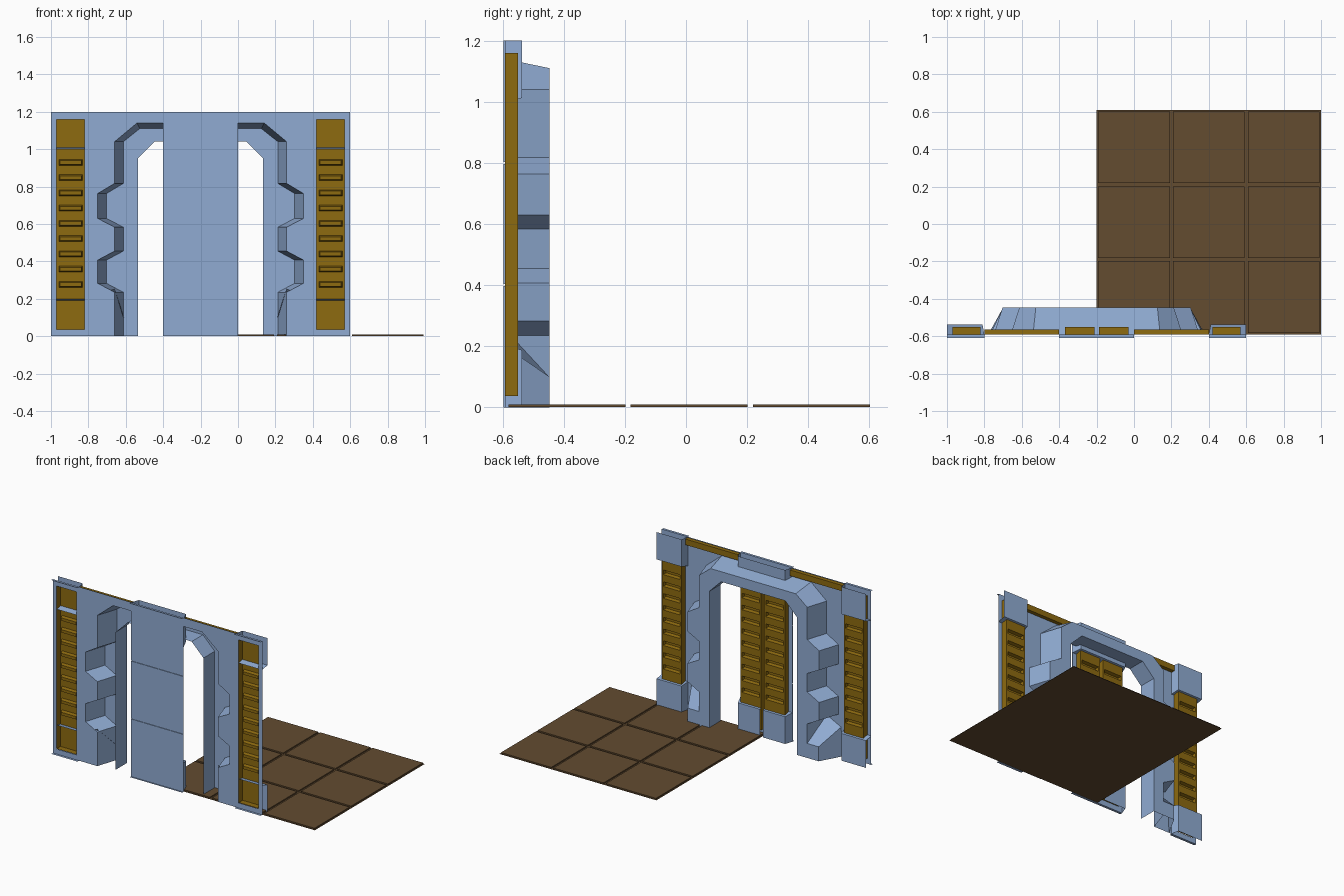
import bpy, bmesh

if "Cube" in bpy.data.objects:
    bpy.data.objects.remove(bpy.data.objects["Cube"])

def material(name, rgb):
    m = bpy.data.materials.new(name)
    m.diffuse_color = (*rgb, 1)
    m.use_nodes = True
    m.node_tree.nodes["Principled BSDF"].inputs["Base Color"].default_value = m.diffuse_color
    return m

BLUE = material("steel blue", (0.28, 0.41, 0.65))
GOLD = material("dark gold", (0.27, 0.145, 0.005))
BROWN = material("floor brown", (0.125, 0.072, 0.03))

CX = -0.2                                  # mirror axis of the wall
FRONT, SHEET, BLOCK, BACK = -0.592, -0.55, -0.537, -0.447

def build(name, polys, mat, mirrored=True):
    """Make a sheet mesh; points are (distance from axis, y, z), mirrored about CX."""
    bm = bmesh.new()
    for s in ((1, -1) if mirrored else (1,)):
        for p in polys:
            pts = [(CX + s * u, y, z) for u, y, z in p]
            bm.faces.new([bm.verts.new(q) for q in (pts if s == 1 else pts[::-1])])
    bmesh.ops.remove_doubles(bm, verts=bm.verts, dist=0.0001)
    bmesh.ops.recalc_face_normals(bm, faces=bm.faces)
    me = bpy.data.meshes.new(name)
    bm.to_mesh(me)
    bm.free()
    me.materials.append(mat)
    ob = bpy.data.objects.new(name, me)
    bpy.context.collection.objects.link(ob)
    return ob

def rect(u0, u1, z0, z1, y):
    return [(u1, y, z0), (u0, y, z0), (u0, y, z1), (u1, y, z1)]

def bridge(a, b):
    """Quads between two point rows."""
    return [[a[i], a[i + 1], b[i + 1], b[i]] for i in range(len(a) - 1)]

def at(profile, y):
    return [(u, y, z) for u, z in profile]

# Arch profiles, half each: base on the wall plate, raised edge, and opening
bumps = [(0, 0), (0, .235), (.09, .283), (.09, .407), (0, .455),
         (0, .583), (.09, .63), (.09, .763), (0, .817), (0, 1.04)]
base = at([(.46 + d, z) for d, z in bumps] + [(.34, 1.14), (0, 1.14)], FRONT)
raised = at([(.413 + d, z) for d, z in bumps] + [(.325, 1.11), (0, 1.11)], BACK)
hole = [(.335, 0), (.335, .95), (.245, 1.04), (0, 1.04)]
hole_back, hole_front = at(hole, BACK), at(hole, -.57)

# Wall plate with arch cut-out and panel windows
build("wall_plate", [
    base + [(0, FRONT, 1.2), (.62, FRONT, 1.2), (.62, FRONT, 0)],
    rect(.77, .8, 0, 1.2, FRONT),
    rect(.62, .77, 0, .035, FRONT),
    rect(.62, .77, 1.16, 1.2, FRONT)], BLUE)

# Hollow arch shell: notched sides, back face, jambs
build("door_arch", bridge(base, raised) + bridge(hole_back, hole_front)
      + [raised + hole_back[::-1]], BLUE)

# Sloped feet outside the arch legs
f0 = at([(.58, 0), (.57, .2), (.46, .255)], FRONT)
f1 = at([(.50, 0), (.50, .10), (.41, .10)], BACK)
build("arch_foot", bridge(f0, f1) + [[(.50, BACK, 0), (.50, BACK, .10),
      (.41, BACK, .10), (.41, BACK, 0)]], BLUE)

# Louvred gold panels
def louver(name, u0, u1):
    z0, z1, m, h = .037, 1.16, .012, .016
    corners = [(u0, z0), (u1, z0), (u1, z1), (u0, z1), (u0, z0)]
    polys = bridge(at(corners, FRONT), at(corners, SHEET))
    a, b = u0 + m, u1 - m
    polys += [rect(u0, a, z0, z1, SHEET), rect(b, u1, z0, z1, SHEET)]
    last = z0
    for i in range(9):
        c = .277 + .0815 * i
        polys.append(rect(a, b, last, c - h, SHEET))
        rim = [(a, c - h), (b, c - h), (b, c + h), (a, c + h), (a, c - h)]
        e = .006
        deep = [(a + e, c - h + e), (b - e, c - h + e), (b - e, c + h - e),
                (a + e, c + h - e), (a + e, c - h + e)]
        polys += bridge(at(rim, SHEET), at(deep, SHEET - .022))
        polys.append(rect(a + e, b - e, c - h + e, c + h - e, SHEET - .022))
        last = c + h
    polys.append(rect(a, b, last, z1, SHEET))
    build(name, polys, GOLD)

louver("side_louver", .62, .77)
louver("door_louver", .012, .17)

# Corner blocks, open at the outer end like the rest of the shell
def block(name, wall_u, back_u, open_u, z_end, z_cap):
    t = .012 if z_cap > z_end else -.012
    side = [(wall_u, FRONT), (back_u, BLOCK), (open_u, BLOCK), (open_u, FRONT)]
    build(name, [
        [(back_u, BLOCK, z_end), (open_u, BLOCK, z_end),
         (open_u, BLOCK, z_cap - t), (back_u, BLOCK, z_cap - t)],
        [(wall_u, FRONT, z_end), (back_u, BLOCK, z_end),
         (back_u, BLOCK, z_cap - t), (wall_u, FRONT, z_cap)],
        [(u, y, z_cap - (t if y == BLOCK else 0)) for u, y in side]], BLUE)

for label, end, cap in (("bottom", 0, .2), ("top", 1.2, 1.0)):
    block(label + "_corner_block", .6, .61, .8, end, cap)
    block(label + "_door_block", .2, .18, .012 if end == 0 else 0, end, cap)
    # thin lips turned forward at the panel ends
    build(label + "_lip", [[(a, FRONT, end), (b, FRONT, end),
          (b, -.609, end), (a, -.609, end)] for a, b in ((0, .2), (.6, .8))], BLUE)

# Gold trim along the top of the wall, between the blocks
trim = [(.2, 1.155), (.6, 1.155), (.6, 1.195), (.2, 1.195), (.2, 1.155)]
build("top_trim", bridge(at(trim, FRONT + .001), at(trim, -.565))
      + [rect(.2, .6, 1.155, 1.195, -.565)], GOLD)

# Door front: three stacked plates with fine grooves
plates = [rect(0, .2, 0, 1.2, FRONT - .001)]
for i in range(3):
    lo, hi = .4 * i + .003 * (i > 0), .4 * (i + 1) - .003 * (i < 2)
    edge = [(0, lo), (.2, lo), (.2, hi), (0, hi)]
    plates += bridge(at(edge, FRONT - .001), at(edge, FRONT - .005))
    plates.append(rect(0, .2, lo, hi, FRONT - .005))
build("door_front", plates, BLUE)

# Floor: base sheet with nine raised tiles
floor = [[(0, -.59, 0), (1.2, -.59, 0), (1.2, .609, 0), (0, .609, 0)]]
g = .0085
for i in range(3):
    for j in range(3):
        x0, x1 = .4 * i + g, .4 * (i + 1) - g
        y0, y1 = -.59 + .4 * j + g, -.59 + .4 * (j + 1) - g
        ring = [(x0, y0), (x1, y0), (x1, y1), (x0, y1), (x0, y0)]
        low = [(x, y, .0005) for x, y in ring]
        top = [(x, y, .009) for x, y in ring]
        floor += bridge(low, top) + [top[:4]]
build("floor_tiles", floor, BROWN, mirrored=False)
